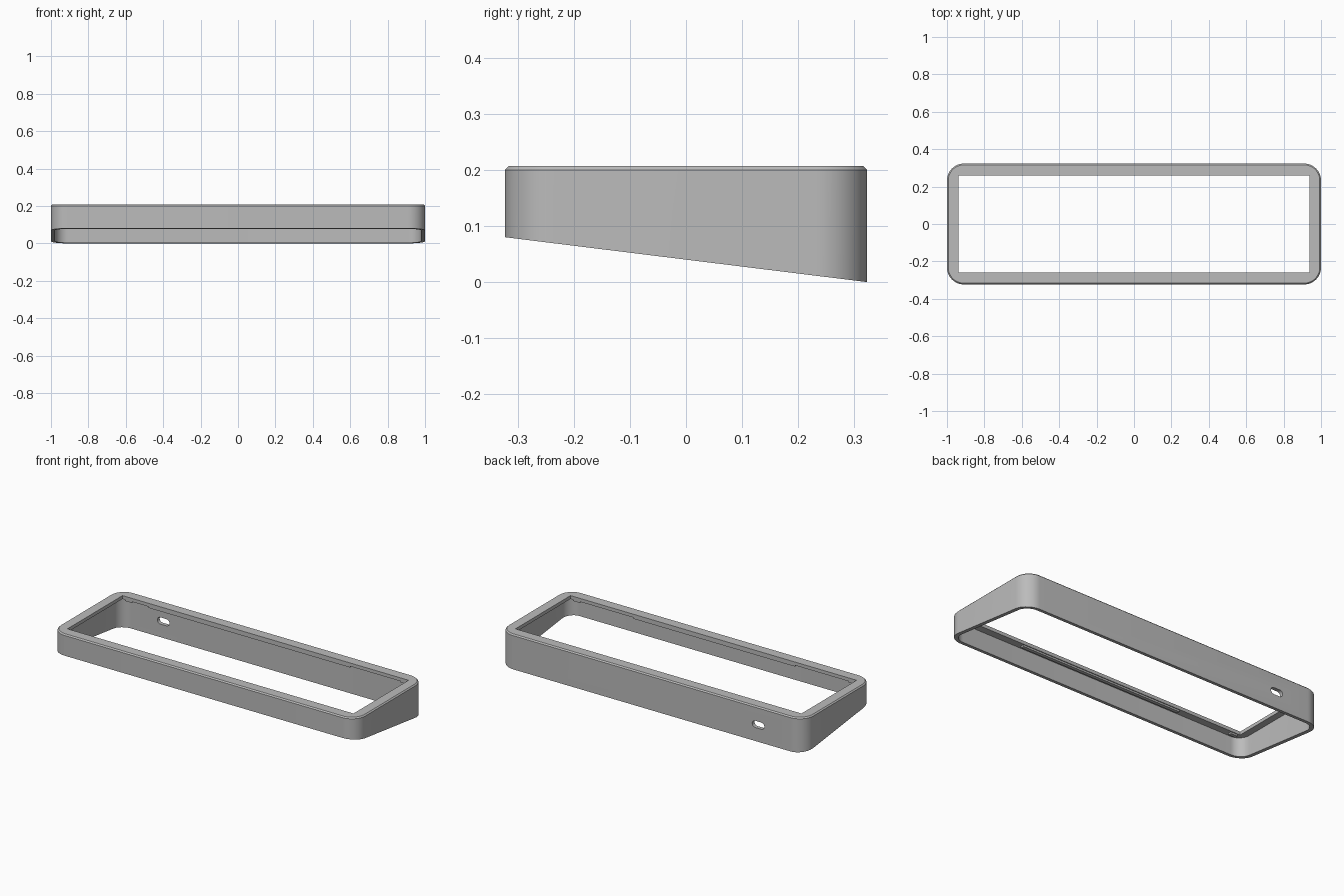
import bpy, bmesh
from math import sin, cos, pi, radians

HX, HY = 1.0, 0.323          # outer half sizes
TOP, CHAMFER = 0.207, 0.007
FRONT_LIFT = 0.08            # underside height at the front
WALL, LIP_Z = 0.022, 0.187
OPEN_X, OPEN_Y = 0.938, 0.258
RADIUS, STEPS = 0.09, 12

if "Cube" in bpy.data.objects:
    bpy.data.objects.remove(bpy.data.objects["Cube"], do_unlink=True)

grey = bpy.data.materials.new("plain grey")
grey.use_nodes = True
colour = (0.5, 0.5, 0.5, 1)
grey.diffuse_color = colour
grey.node_tree.nodes["Principled BSDF"].inputs["Base Color"].default_value = colour


def underside(y):
    return FRONT_LIFT * (HY - y) / (2 * HY)


def rounded(hx, hy, r):
    """Outline of a rounded rectangle, anticlockwise."""
    points = []
    for i, (sx, sy) in enumerate([(1, 1), (-1, 1), (-1, -1), (1, -1)]):
        for k in range(STEPS + 1):
            a = (i + k / STEPS) * pi / 2
            points.append((sx * (hx - r) + r * cos(a), sy * (hy - r) + r * sin(a)))
    return points


def finish(bm, name):
    bmesh.ops.remove_doubles(bm, verts=bm.verts[:], dist=0.00001)
    bmesh.ops.recalc_face_normals(bm, faces=bm.faces[:])
    mesh = bpy.data.meshes.new(name)
    bm.to_mesh(mesh)
    bm.free()
    ob = bpy.data.objects.new(name, mesh)
    bpy.context.collection.objects.link(ob)
    mesh.materials.append(grey)
    return ob


def box(name, x0, x1, y0, y1, z0, z1):
    bm = bmesh.new()
    bmesh.ops.create_cube(bm, size=1)
    for v in bm.verts:
        v.co = ((x0 + x1) / 2 + v.co.x * (x1 - x0),
                (y0 + y1) / 2 + v.co.y * (y1 - y0),
                (z0 + z1) / 2 + v.co.z * (z1 - z0))
    return finish(bm, name)


# Case frame: a closed ring of outlines, with a sloping underside and an inner lip
outer = rounded(HX, HY, RADIUS)
crown = rounded(HX - CHAMFER, HY - CHAMFER, RADIUS - CHAMFER)
opening = rounded(OPEN_X, OPEN_Y, 0)
inner = rounded(HX - WALL, HY - WALL, RADIUS - WALL)
sections = [(outer, None), (outer, TOP - CHAMFER), (crown, TOP), (opening, TOP),
            (opening, LIP_Z), (inner, LIP_Z), (inner, None)]
bm = bmesh.new()
rings = [[bm.verts.new((x, y, underside(y) if z is None else z)) for x, y in outline]
         for outline, z in sections]
for a, b in zip(rings, rings[1:] + rings[:1]):
    for i in range(len(a)):
        j = (i + 1) % len(a)
        bm.faces.new((a[i], a[j], b[j], b[i]))
frame = finish(bm, "case_frame")

# Cable slot through the back wall
slot_x, slot_z, half_w, slot_r = -0.70, 0.10, 0.04, 0.02
bm = bmesh.new()
ends = []
for y in (HY - 0.05, HY + 0.05):
    ring = []
    for side in (1, -1):
        for k in range(9):
            a = -pi / 2 + pi * k / 8
            ring.append(bm.verts.new((slot_x + side * (half_w - slot_r + slot_r * cos(a)),
                                      y, slot_z + side * slot_r * sin(a))))
    ends.append(ring)
    bm.faces.new(ring)
for i in range(len(ends[0])):
    j = (i + 1) % len(ends[0])
    bm.faces.new((ends[0][i], ends[0][j], ends[1][j], ends[1][i]))
cutter = finish(bm, "cable_slot_cutter")
cutter.hide_render = True
cutter.hide_viewport = True
cut = frame.modifiers.new("cable slot", "BOOLEAN")
cut.operation, cut.solver, cut.object = "DIFFERENCE", "EXACT", cutter

bpy.context.view_layer.objects.active = frame
frame.select_set(True)
bpy.ops.object.modifier_apply(modifier=cut.name)
bpy.data.objects.remove(cutter, do_unlink=True)
bpy.ops.object.shade_smooth_by_angle(angle=radians(30))

# Shallow support pads under the lip
pad_z = LIP_Z - 0.01
box("front_pad", -0.53, 0.53, -OPEN_Y - 0.025, -OPEN_Y - 0.005, pad_z, LIP_Z)
box("back_pad", -0.77, 0.55, OPEN_Y + 0.005, OPEN_Y + 0.025, pad_z, LIP_Z)
for side, label in ((1, "left"), (-1, "right")):
    xs = sorted((side * 0.88, side * 0.925))
    for y, end in ((-OPEN_Y - 0.015, "front"), (OPEN_Y + 0.015, "back")):
        box(f"{end}_{label}_pad", *xs, y - 0.01, y + 0.01, pad_z, LIP_Z)
